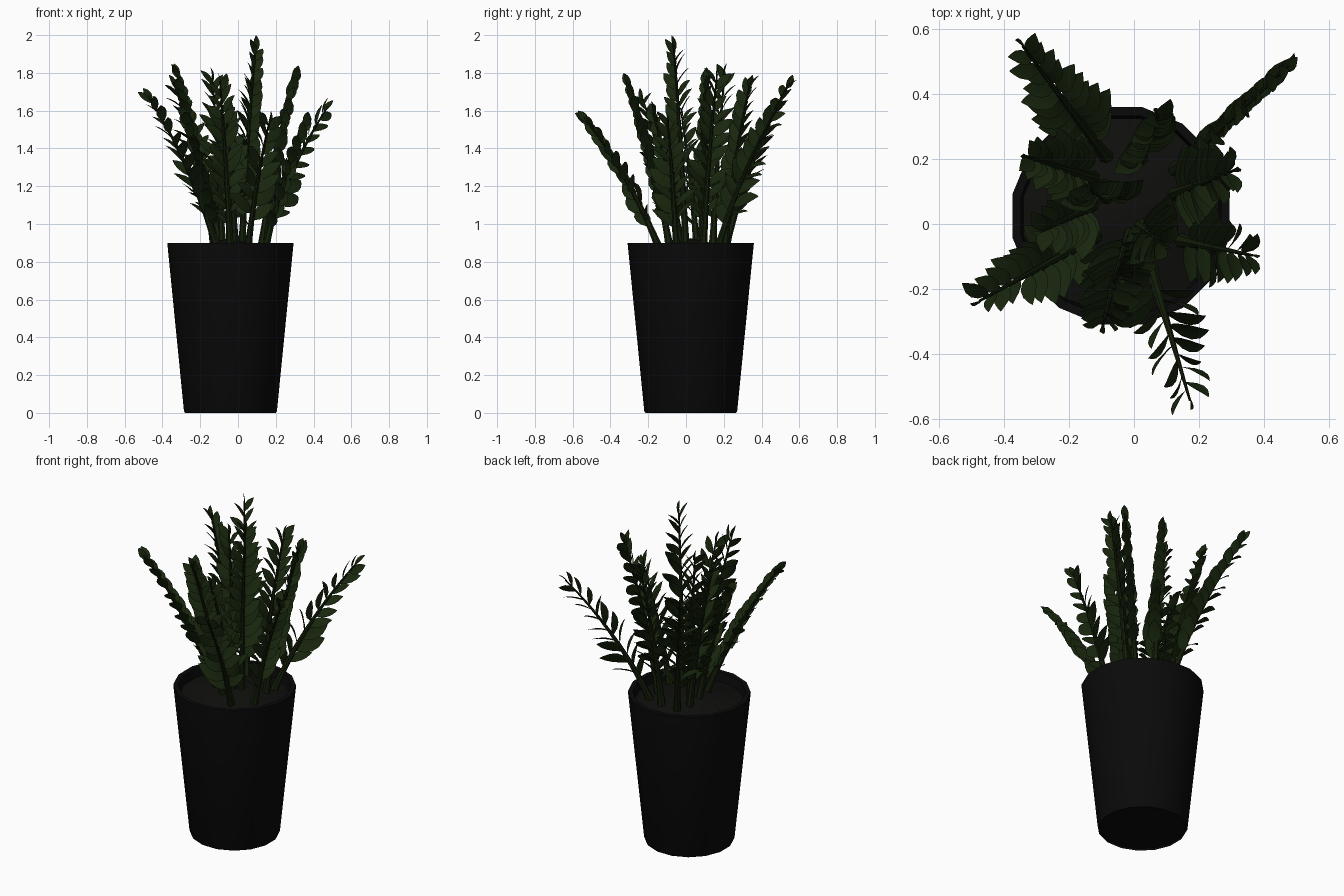
import bpy, bmesh, math, random
from mathutils import Vector

if "Cube" in bpy.data.objects:
    bpy.data.objects.remove(bpy.data.objects["Cube"])

random.seed(4)
CX, CY = -0.04, 0.025


def material(name, col):
    m = bpy.data.materials.new(name)
    m.diffuse_color = (*col, 1)
    m.use_nodes = True
    m.node_tree.nodes["Principled BSDF"].inputs["Base Color"].default_value = m.diffuse_color
    return m


black = material("black", (0.003, 0.003, 0.003))
earth = material("earth", (0.0045, 0.0045, 0.004))
green = material("leaf_green", (0.009, 0.019, 0.004))
stem_green = material("stem_green", (0.007, 0.014, 0.003))


def finish(bm, name, mat, smooth=40):
    bmesh.ops.recalc_face_normals(bm, faces=bm.faces)
    me = bpy.data.meshes.new(name)
    bm.to_mesh(me)
    bm.free()
    ob = bpy.data.objects.new(name, me)
    bpy.context.collection.objects.link(ob)
    me.materials.append(mat)
    bpy.ops.object.select_all(action='DESELECT')
    bpy.context.view_layer.objects.active = ob
    ob.select_set(True)
    bpy.ops.object.shade_smooth_by_angle(angle=math.radians(smooth))
    return ob


def lathe(name, profile, mat, n=16):
    """Revolve (radius, z) points about the pot axis; radius 0 makes a pole."""
    bm = bmesh.new()
    rings = []
    for r, z in profile:
        k = n if r > 0 else 1
        rings.append([bm.verts.new((CX + r * math.cos(2 * math.pi * (i + .5) / n),
                                    CY + r * math.sin(2 * math.pi * (i + .5) / n), z))
                      for i in range(k)])
    for a, b in zip(rings, rings[1:]):
        for i in range(n):
            vs = [a[i % len(a)], a[(i + 1) % len(a)], b[(i + 1) % len(b)], b[i % len(b)]]
            bm.faces.new(list(dict.fromkeys(vs)))
    return finish(bm, name, mat)


# Tapered pot with thin rim, and mounded soil
lathe("pot", [(0, 0.01), (0.24, 0.01), (0.245, 0), (0.251, 0.01), (0.341, 0.9),
              (0.314, 0.9), (0.304, 0.82)], black)
lathe("soil", [(0.306, 0.845), (0.2, 0.872), (0.09, 0.905), (0, 0.925)], earth)


def bezier(b, c, t_, t):
    p = b * (1 - t) ** 2 + c * 2 * t * (1 - t) + t_ * t * t
    d = ((c - b) * (1 - t) + (t_ - c) * t).normalized()
    return p, d


def add_tube(bm, pts, n=7):
    rings = []
    for p, d, r in pts:
        u = d.cross(Vector((0, 1, 0))).normalized()
        v = d.cross(u)
        rings.append([bm.verts.new(p + (u * math.cos(a) + v * math.sin(a)) * r)
                      for a in (2 * math.pi * i / n for i in range(n))])
    for a, b in zip(rings, rings[1:]):
        for i in range(n):
            bm.faces.new((a[i], a[(i + 1) % n], b[(i + 1) % n], b[i]))
    bm.faces.new(rings[-1])


LEAF = [(0.1, 0.25), (0.28, 0.8), (0.5, 1.0), (0.72, 0.82), (0.9, 0.36)]


def add_leaf(bm, p, d, w, length, width):
    """Pointed oval blade, slightly creased and curving back."""
    n = d.cross(w).normalized()
    if n.z < 0:
        n = -n
    base = bm.verts.new(p)
    tip = bm.verts.new(p + d * length - n * length * 0.08)
    rows = []
    for s, k in LEAF:
        mid = p + d * s * length + n * length * 0.12 * s * (1 - 1.6 * s)
        h = width * 0.5 * k
        rows.append([bm.verts.new(mid + w * h * j + n * abs(j) * h * 0.18) for j in (-1, 0, 1)])
    for j in (0, 1):
        bm.faces.new((base, rows[0][j], rows[0][j + 1]))
        for a, b in zip(rows, rows[1:]):
            bm.faces.new((a[j], a[j + 1], b[j + 1], b[j]))
        bm.faces.new((rows[-1][j], rows[-1][j + 1], tip))


# base x, base y, tip x, y, z, azimuth of the two leaf rows
STEMS = [
    (-0.08, 0.20, -0.36, 0.57, 1.79, 30),
    (0.12, 0.16, 0.50, 0.51, 1.66, 50),
    (-0.10, -0.03, -0.50, -0.25, 1.72, 125),
    (-0.04, -0.08, -0.10, -0.33, 1.80, 5),
    (0.05, -0.13, 0.18, -0.57, 1.60, 20),
    (0.12, 0.09, 0.32, 0.17, 1.84, 95),
    (0.14, -0.05, 0.38, -0.10, 1.58, 80),
    (0.02, 0.00, 0.10, -0.07, 2.00, 55),
    (-0.12, 0.14, -0.34, 0.21, 1.85, 80),
    (0.02, 0.20, 0.08, 0.35, 1.79, 40),
    (-0.08, 0.08, -0.14, 0.11, 1.83, 15),
    (-0.12, 0.06, -0.30, -0.03, 1.62, 100),
    (-0.01, -0.02, -0.07, -0.19, 1.64, 20),
]

for k, (bx, by, tx, ty, tz, az) in enumerate(STEMS, 1):
    b, tip = Vector((bx, by, 0.84)), Vector((tx, ty, tz))
    c = b.lerp(tip, 0.36)
    c.z = 0.84 + (tz - 0.84) * 0.55
    row = Vector((math.cos(math.radians(az)), math.sin(math.radians(az)), 0))

    # Stalk, thick at the soil
    bm = bmesh.new()
    add_tube(bm, [(*bezier(b, c, tip, i / 9 * 0.95), 0.025 - 0.021 * (i / 9) ** 0.55)
                  for i in range(10)])
    finish(bm, f"stalk_{k}", stem_green)

    # Two rows of alternating leaves and one end leaf
    bm = bmesh.new()
    count = round((tz - 0.84) * 23)
    for i in range(count):
        f = i / (count - 1)
        p, d = bezier(b, c, tip, 0.17 + 0.72 * f)
        u = (row - d * row.dot(d)).normalized()
        side = 1 if i % 2 else -1
        spread = math.radians(42 - 12 * f + random.uniform(-9, 9))
        ld = d * math.cos(spread) + u * side * math.sin(spread)
        w = d.cross(u)
        roll = math.radians(32 * side + random.uniform(-25, 25))
        w = w * math.cos(roll) + ld.cross(w) * math.sin(roll)
        size = (1 - 0.42 * f) * random.uniform(0.9, 1.1)
        if f < 0.1:
            size *= 0.85
        add_leaf(bm, p, ld, w, 0.185 * size, 0.088 * size)
    p, d = bezier(b, c, tip, 0.91)
    w = d.cross((row - d * row.dot(d)).normalized())
    add_leaf(bm, p, (tip - p).normalized(), w, (tip - p).length, 0.042)
    finish(bm, f"leaves_{k}", green, 60)
